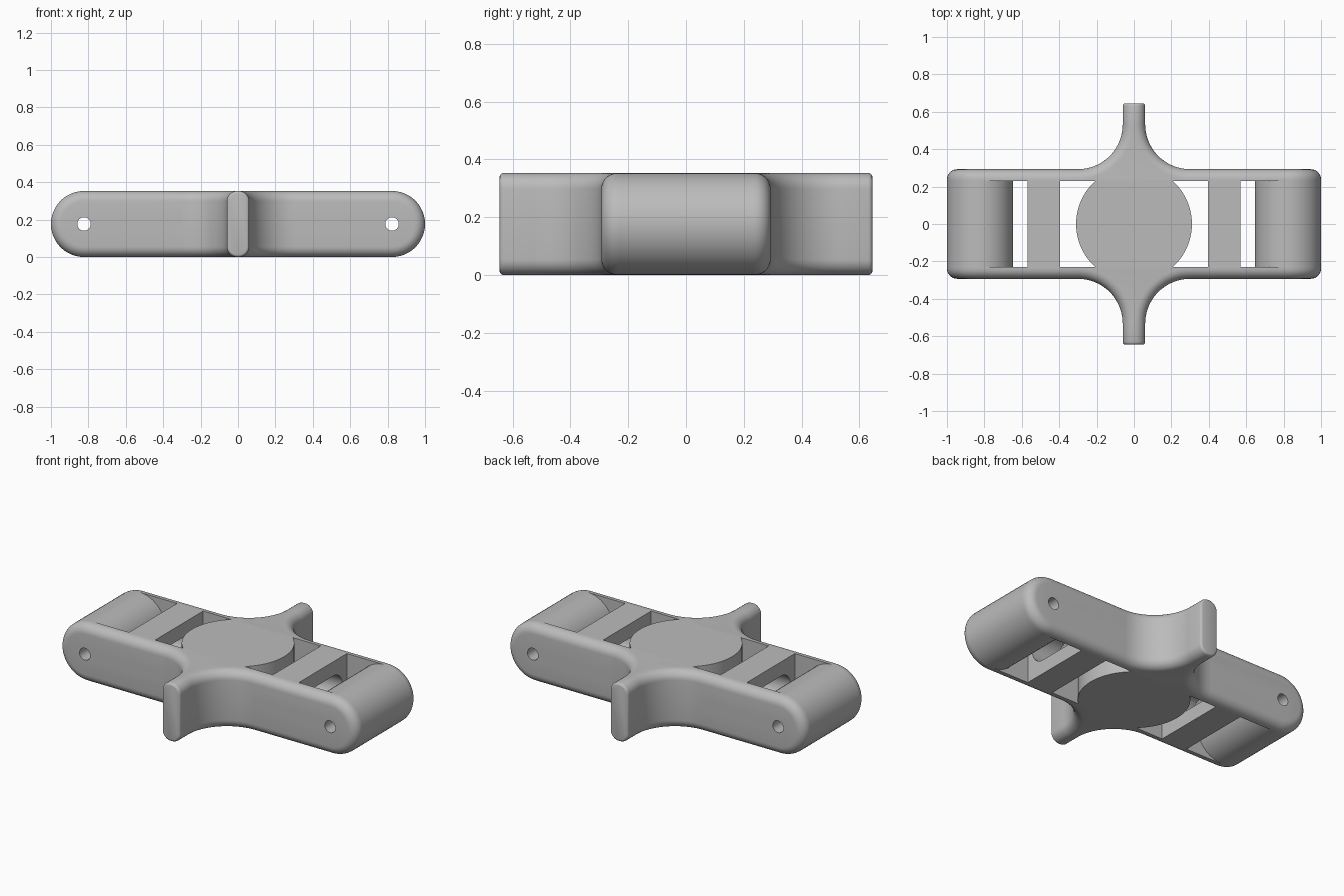
import bpy, bmesh, math
from mathutils import Vector

if "Cube" in bpy.data.objects:
    bpy.data.objects.remove(bpy.data.objects["Cube"], do_unlink=True)

R = 0.1765          # half height and end radius
H = 2 * R
PIVOT = 1 - R       # pin position along x
INNER, OUTER = 0.23, 0.293
FILLET = 0.055
TIP = 0.645

grey = bpy.data.materials.new("satin grey")
grey.use_nodes = True
COLOR = (0.5, 0.5, 0.5, 1)
grey.diffuse_color = COLOR
grey.node_tree.nodes["Principled BSDF"].inputs["Base Color"].default_value = COLOR


def arc(cx, cy, r, start, end, steps):
    angles = [math.radians(start + (end - start) * i / steps) for i in range(steps + 1)]
    return [(cx + r * math.cos(a), cy + r * math.sin(a)) for a in angles]


def stadium(half, r, cy=0.0, steps=24):
    return arc(half, cy, r, -90, 90, steps) + arc(-half, cy, r, 90, 270, steps)


def prism(points, place, depth):
    """Extrude a flat outline; place maps outline coordinates into space."""
    bm = bmesh.new()
    face = bm.faces.new([bm.verts.new(place(*p)) for p in points])
    new = bmesh.ops.extrude_face_region(bm, geom=[face])["geom"]
    bmesh.ops.translate(bm, vec=depth, verts=[v for v in new if isinstance(v, bmesh.types.BMVert)])
    bmesh.ops.recalc_face_normals(bm, faces=bm.faces)
    return bm


def round_edges(bm, rule, radius, segments):
    edges = [e for e in bm.edges if rule(e)]
    bmesh.ops.bevel(bm, geom=edges, offset=radius, offset_type='OFFSET',
                    segments=segments, profile=0.5, affect='EDGES', clamp_overlap=False)


def finish(bm, name, cutters=()):
    mesh = bpy.data.meshes.new(name)
    bm.to_mesh(mesh)
    bm.free()
    mesh.materials.append(grey)
    obj = bpy.data.objects.new(name, mesh)
    bpy.context.collection.objects.link(obj)
    bpy.ops.object.select_all(action='DESELECT')
    bpy.context.view_layer.objects.active = obj
    obj.select_set(True)
    for cutter in cutters:
        mod = obj.modifiers.new("cut", 'BOOLEAN')
        mod.operation = 'DIFFERENCE'
        mod.solver = 'EXACT'
        mod.object = cutter
        bpy.ops.object.modifier_apply(modifier=mod.name)
    bpy.ops.object.shade_smooth_by_angle(angle=math.radians(32))
    return obj


# Cutters: pin holes through the ends and a long slot through the strap bars
pins = []
for sx in (-1, 1):
    hole = arc(sx * PIVOT, R, 0.036, 0, 345, 23)
    pins.append(finish(prism(hole, lambda x, z: (x, -0.5, z), Vector((0, 1, 0))), "pin_cutter"))
slot = finish(prism(stadium(0.10, 0.09, R, 12), lambda y, z: (-0.8, y, z), Vector((1.6, 0, 0))), "slot_cutter")
helpers = pins + [slot]
for h in helpers:
    h.hide_render = True

# Side walls and flared lugs, front and back
for sy, side in ((-1, "front"), (1, "back")):
    wall = prism(stadium(PIVOT, R, R), lambda x, z: (x, sy * INNER, z),
                 Vector((0, sy * (OUTER - INNER), 0)))
    round_edges(wall, lambda e: all(abs(abs(v.co.y) - OUTER) < 1e-4 for v in e.verts), FILLET, 7)
    finish(wall, side + "_side_wall", pins)

    sweep = arc(0.30, OUTER + 0.24, 0.24, 270, 180, 20)
    right = [(0.30, INNER)] + sweep + [(0.06, TIP)]
    outline = right + [(-x, y) for x, y in reversed(right)]
    lug = prism(outline, lambda x, y: (x, sy * y, 0), Vector((0, 0, H)))

    def rim(e):
        a, b = (v.co for v in e.verts)
        level = abs(a.z - b.z) < 1e-4
        tip = abs(a.y) > TIP - 1e-4 and abs(b.y) > TIP - 1e-4
        return level and not tip and min(abs(a.y), abs(b.y)) > OUTER - 1e-4

    round_edges(lug, rim, FILLET, 7)
    round_edges(lug, lambda e: all(abs(v.co.y) > TIP - 1e-4 for v in e.verts), 0.014, 3)
    finish(lug, side + "_lug")

# End barrels and slotted strap bars, left and right
for sx, side in ((-1, "right"), (1, "left")):
    barrel = prism(arc(sx * PIVOT, R, R, 0, 352.5, 47), lambda x, z: (x, -INNER, z),
                   Vector((0, 2 * INNER, 0)))
    finish(barrel, side + "_end_barrel", pins)
    bar = prism([(0.395, 0), (0.57, 0), (0.57, H), (0.395, H)],
                lambda x, z: (sx * x, -INNER, z), Vector((0, 2 * INNER, 0)))
    finish(bar, side + "_strap_bar", [slot])

# Round centre block
finish(prism(arc(0, 0, 0.31, 0, 355, 71), lambda x, y: (x, y, 0), Vector((0, 0, H))), "centre_disc")

for h in helpers:
    bpy.data.objects.remove(h, do_unlink=True)
